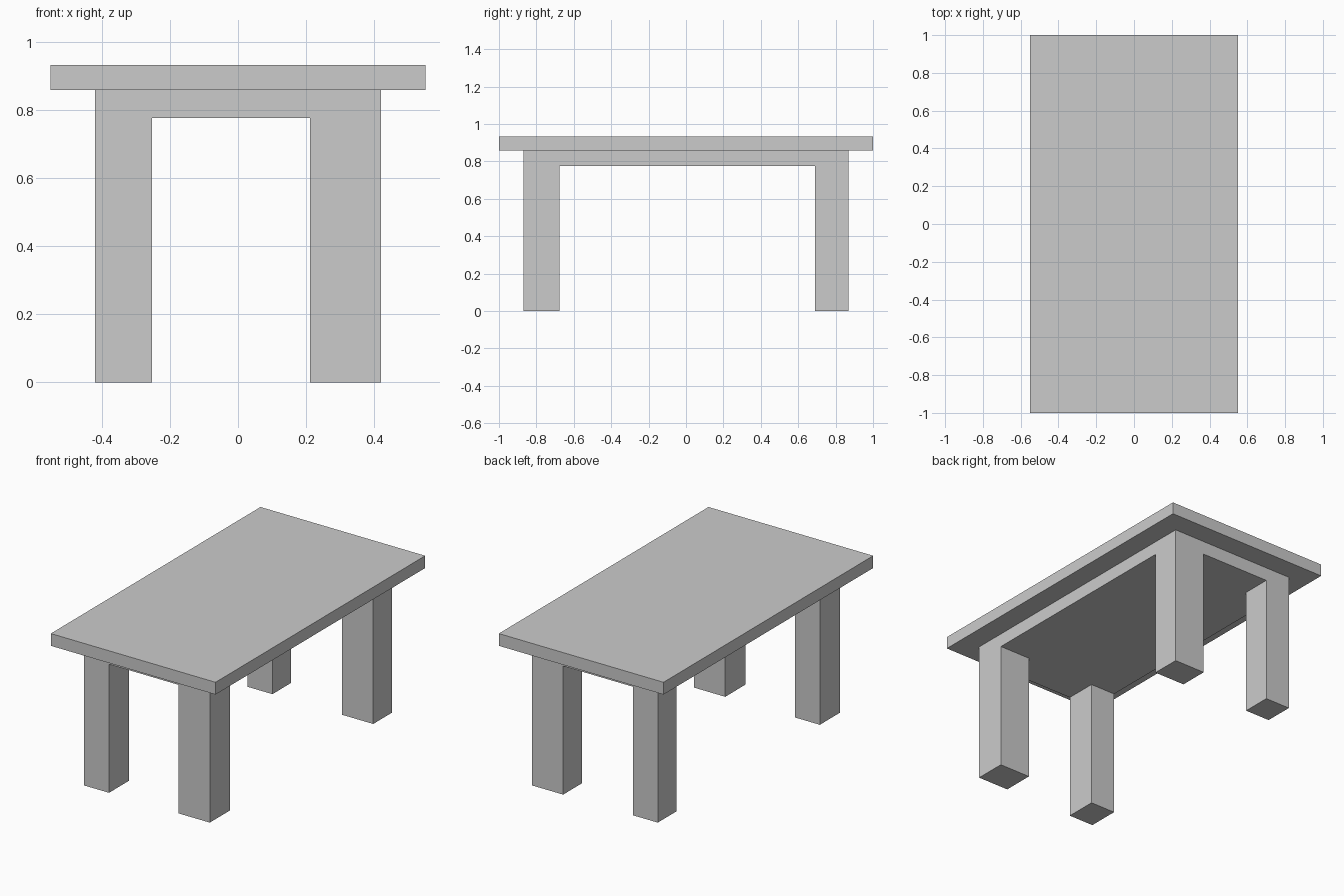
import bpy, bmesh
from mathutils import Vector

if "Cube" in bpy.data.objects:
    bpy.data.objects.remove(bpy.data.objects["Cube"])


def box(lo, hi):
    """Return a bmesh holding one axis-aligned box."""
    lo, hi = Vector(lo), Vector(hi)
    bm = bmesh.new()
    bmesh.ops.create_cube(bm, size=1)
    bmesh.ops.scale(bm, vec=hi - lo, verts=bm.verts)
    bmesh.ops.translate(bm, vec=(lo + hi) / 2, verts=bm.verts)
    return bm


def finish(bm, name):
    bmesh.ops.recalc_face_normals(bm, faces=bm.faces)
    mesh = bpy.data.meshes.new(name)
    bm.to_mesh(mesh)
    bm.free()
    obj = bpy.data.objects.new(name, mesh)
    bpy.context.collection.objects.link(obj)
    return obj


TOP_Z, UNDER_Z, APRON_Z = 0.932, 0.858, 0.776
HALF_X, HALF_Y = 0.42, 0.869
LEG_X = (-0.253, 0.212)    # inner leg faces, left and right
LEG_Y = (-0.677, 0.69)     # inner leg faces, front and back

# Table top
finish(box((-0.55, -1, UNDER_Z), (0.55, 1, TOP_Z)), "table_top")

# Solid apron block, cut into a 3 x 3 grid
bm = box((-HALF_X, -HALF_Y, APRON_Z), (HALF_X, HALF_Y, UNDER_Z))
for axis, cuts in ((Vector((1, 0, 0)), LEG_X), (Vector((0, 1, 0)), LEG_Y)):
    for c in cuts:
        bmesh.ops.bisect_plane(bm, geom=bm.verts[:] + bm.edges[:] + bm.faces[:],
                               plane_co=axis * c, plane_no=axis)

# Legs: corner cells of the underside pulled down to the floor
corners = []
for f in bm.faces:
    c = f.calc_center_median()
    if (abs(c.z - APRON_Z) < 1e-4
            and not LEG_X[0] < c.x < LEG_X[1]
            and not LEG_Y[0] < c.y < LEG_Y[1]):
        corners.append(f)
for f in bmesh.ops.extrude_discrete_faces(bm, faces=corners)["faces"]:
    for v in f.verts:
        v.co.z = 0
finish(bm, "apron_and_legs")
